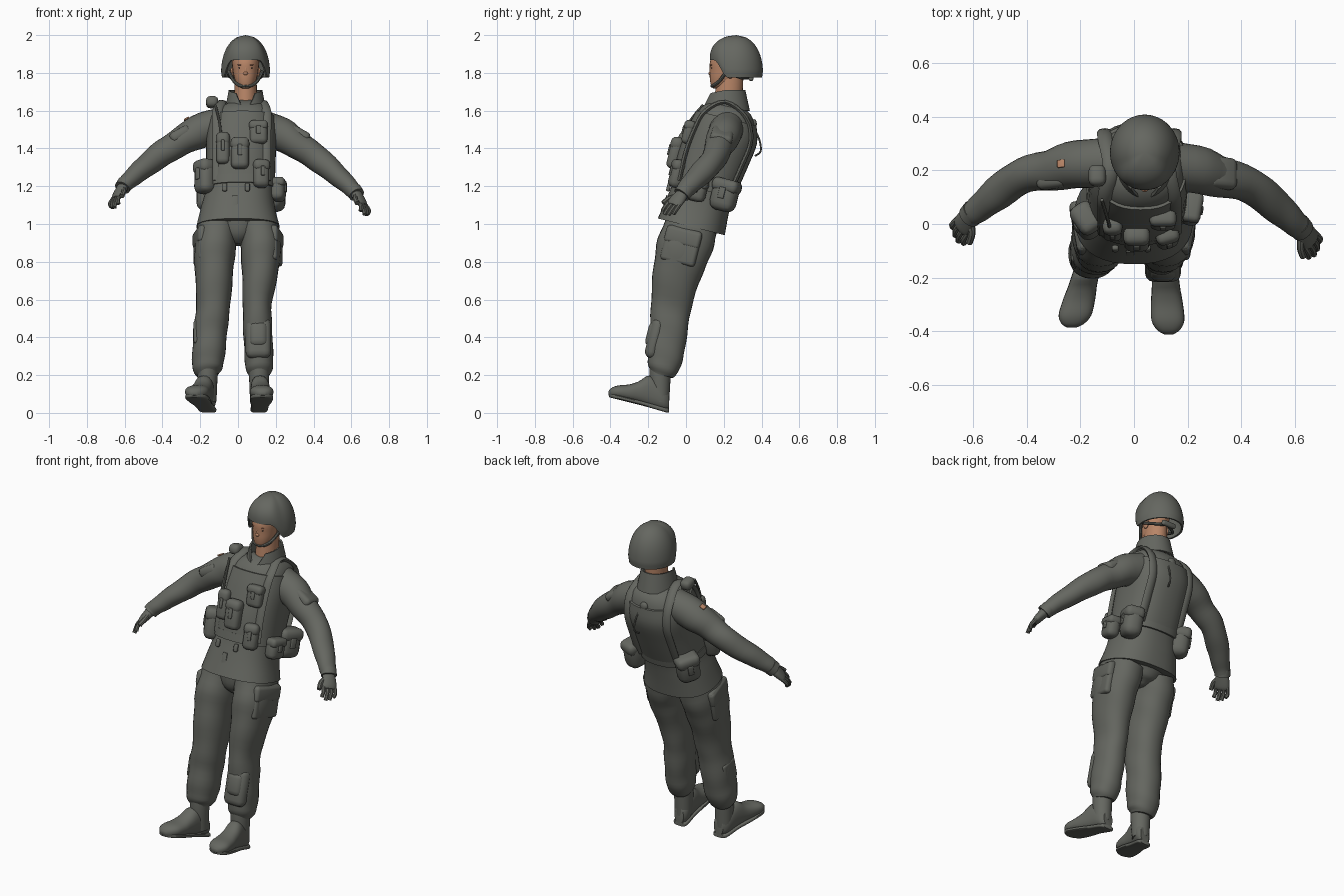
import bpy
import bmesh
import math
from mathutils import Vector, Matrix

default_cube = bpy.data.objects.get("Cube")
if default_cube:
    bpy.data.objects.remove(default_cube)
LEAN = Matrix.Rotation(math.radians(-14), 4, 'X')
BODY_AXIS = LEAN.to_3x3() @ Vector((0, 0, 1))
AXIS_X, AXIS_Y, AXIS_Z = Vector((1, 0, 0)), Vector((0, 1, 0)), Vector((0, 0, 1))
MIDDLE = .04  # the head and collar sit slightly to the left


def make_material(name, *colour):
    material = bpy.data.materials.new(name)
    material.use_nodes = True
    material.diffuse_color = (*colour, 1)
    material.node_tree.nodes["Principled BSDF"].inputs["Base Color"].default_value = (*colour, 1)
    return material


CLOTH = make_material("grey green cloth", .13, .135, .118)
SKIN = make_material("skin", .48, .235, .135)
LIPS = make_material("dark skin", .32, .13, .08)
DARK = make_material("dark eyes", .05, .035, .03)


def finish(name, bm, material, thickness=0):
    """Turn a bmesh into a smooth shaded object with crisp hard edges."""
    bmesh.ops.remove_doubles(bm, verts=bm.verts[:], dist=.0001)
    bmesh.ops.recalc_face_normals(bm, faces=bm.faces[:])
    if thickness:
        bmesh.ops.solidify(bm, geom=bm.faces[:], thickness=thickness)
    mesh = bpy.data.meshes.new(name)
    bm.to_mesh(mesh)
    bm.free()
    mesh.materials.append(material)
    mesh.shade_smooth()
    mesh.set_sharp_from_angle(angle=math.radians(40))
    bpy.context.collection.objects.link(bpy.data.objects.new(name, mesh))


def skin_grid(name, grid, material, thickness=0):
    """Join rows of points with faces; solid unless a sheet thickness is given."""
    bm = bmesh.new()
    rows = [[bm.verts.new(point) for point in row] for row in grid]
    for low, high in zip(rows, rows[1:]):
        for i in range(len(low) - 1):
            bm.faces.new((low[i], low[i + 1], high[i + 1], high[i]))
    if not thickness:
        for row in (rows[0], rows[-1]):
            bm.faces.new(row[:-1])
    finish(name, bm, material, thickness)


def smooth_rows(rows, steps):
    """Interpolate rows of numbers with a Catmull-Rom spline."""
    result, padded = [], [rows[0], *rows, rows[-1]]
    for four in zip(padded, padded[1:], padded[2:], padded[3:]):
        for t in (k / steps for k in range(steps)):
            result.append([b + t * ((c - a) + t * ((2 * a - 5 * b + 4 * c - d)
                           + t * (3 * (b - c) + d - a))) / 2 for a, b, c, d in zip(*four)])
    return result + [rows[-1]]


def loft(name, rings, material=CLOTH, side=AXIS_X, normal=None, square=2, fold=0, sides=24, steps=4):
    """Skin rounded rings (x, y, z, radius along side, radius across)."""
    rows, grid = smooth_rows(rings, steps), []
    for i, (x, y, z, wide, deep) in enumerate(rows):
        ahead, behind = rows[min(i + 1, len(rows) - 1)], rows[max(i - 1, 0)]
        tangent = normal or (Vector(ahead[:3]) - Vector(behind[:3])).normalized()
        u = (side - tangent * side.dot(tangent)).normalized()
        v, ring = tangent.cross(u), []
        for j in range(sides + 1):
            c, s = math.cos(math.tau * j / sides), math.sin(math.tau * j / sides)
            swell = 1 + fold * math.sin(i * 1.3 + 2 * s + c)
            across = math.copysign(abs(c) ** (2 / square), c) * wide * swell
            along = math.copysign(abs(s) ** (2 / square), s) * deep * swell
            ring.append(Vector((x, y, z)) + u * across + v * along)
        grid.append(ring)
    skin_grid(name, grid, material)


def cord(name, points, radius, flat=1, side=AXIS_X):
    loft(name, [(*p, radius, radius * flat) for p in points], side=side, sides=8)


def shell(name, point, columns, rows):
    grid = [[point(i / columns, j / rows) for i in range(columns + 1)] for j in range(rows + 1)]
    skin_grid(name, grid, CLOTH, .01)


def block(name, place, size, yaw=0, roll=0, soft=.4, material=CLOTH):
    """Rounded box that leans with the body."""
    bm = bmesh.new()
    bmesh.ops.create_cube(bm, size=1, matrix=Matrix.Diagonal((*size, 1)))
    bmesh.ops.bevel(bm, geom=bm.edges[:], offset=min(size) * soft, segments=3, profile=.5, affect='EDGES')
    turn = Matrix.Rotation(math.radians(yaw), 4, 'Z') @ Matrix.Rotation(math.radians(roll), 4, 'Y')
    bm.transform(Matrix.Translation(place) @ LEAN @ turn)
    finish(name, bm, material)


def ball(name, place, size, material):
    bm = bmesh.new()
    bmesh.ops.create_uvsphere(bm, u_segments=16, v_segments=10, radius=1)
    bm.transform(Matrix.Translation(place) @ Matrix.Diagonal((*size, 1)))
    finish(name, bm, material)


def pouch(name, place, size, yaw=0):
    """Pouch body with an overlapping lid and a closing tab."""
    (w, d, h), turn = size, LEAN @ Matrix.Rotation(math.radians(yaw), 4, 'Z')
    block(name, place, size, yaw)
    lid, tab = turn @ Vector((0, -.003, h * .3)), turn @ Vector((0, -d / 2 - .002, h * .06))
    block(name + "_lid", Vector(place) + lid, (w * 1.05, d * 1.03, h * .42), yaw)
    block(name + "_tab", Vector(place) + tab, (w * .25, .012, h * .35), yaw)


# Jacket, vest and belt
jacket = [(0, .028, .985, .221, .183), (0, .06, 1.09, .195, .17), (.01, .095, 1.2, .178, .163),
          (.015, .142, 1.34, .176, .177), (.02, .193, 1.47, .178, .177),
          (.025, .213, 1.56, .163, .154), (.033, .225, 1.61, .128, .12), (.04, .225, 1.64, .07, .07)]
loft("jacket", jacket, normal=BODY_AXIS, square=2.4, sides=40)
vest = [(x, y, z, wide + .008, deep + .011) for x, y, z, wide, deep in jacket[2:6]]
loft("vest", vest, normal=BODY_AXIS, square=2.4, sides=40)
belt = [(.01, .09 + k * .012, 1.18 + k * .045, .189, .176) for k in (0, 1)]
loft("belt", belt, normal=BODY_AXIS, square=2.4, sides=40, steps=1)
block("jacket_placket", (-.015, -.117, 1.09), (.03, .006, .13))
for x in (-.07, .05):
    block("belt_clip", (x, -.092, 1.195), (.025, .02, .045))

# Trousers, boots and soles
leg_rows = [(.03, .99, .14), (-.008, .88, .147), (-.045, .75, .13), (-.077, .58, .109),
            (-.09, .45, .1), (-.107, .32, .097), (-.118, .24, .083), (-.127, .2, .06)]
leg_sides = {"right": ([-.105, -.12, -.127, -.13, -.145, -.155, -.163, -.162],
                       [.105, .109, .102, .09, .09, .087, .08, .058], -.24, .92),
             "left": ([.105, .12, .117, .102, .104, .11, .112, .112],
                      [.105, .107, .097, .077, .077, .076, .073, .055], .06, 1)}
foot_rows = [(-.09, .062, .03, .045), (-.12, .08, .047, .066), (-.19, .115, .05, .083),
             (-.25, .109, .054, .058), (-.3, .107, .06, .044), (-.36, .111, .061, .034),
             (-.395, .108, .042, .024), (-.411, .104, .016, .01)]
sole_rows = [(-.09, .013, .03), (-.11, .016, .045), (-.2, .042, .047), (-.28, .063, .058),
             (-.36, .083, .06), (-.393, .091, .042), (-.408, .096, .018)]
loft("trouser_seat", [(0, .03, .99, .16, .14), (0, .015, .93, .1, .12), (0, .01, .89, .03, .07)])
for label, (centres, widths, splay, stride) in leg_sides.items():
    loft(label + "_trouser_leg", [(x, y, z, wide, deep) for x, wide, (y, z, deep)
         in zip(centres, widths, leg_rows)], square=2.2, fold=.02, sides=28)
    ankle = centres[-1]
    loft(label + "_boot_shaft", [(ankle, -.135, .26, .054, .056), (ankle, -.138, .18, .053, .056),
                                 (ankle, -.136, .06, .048, .047)])
    for part, rows, square in (("_boot_foot", foot_rows, 2.4),
                               ("_boot_sole", [(*row, .012) for row in sole_rows], 4)):
        loft(label + part, [(ankle - splay * (y + .12), (y + .1) * stride - .1, z, wide, tall)
                            for y, z, wide, tall in rows], normal=-AXIS_Y, square=square)
    # Cargo pocket with a deep flap
    out = math.copysign(1, ankle)
    block(label + "_cargo_pocket", (out * .2, -.025, .885), (.045, .19, .19), out * -10)
    block(label + "_cargo_flap", (out * .203, -.015, .93), (.047, .195, .09), out * -10)
block("left_knee_pad", (.108, -.162, .395), (.135, .075, .22), soft=.48)
block("left_knee_cap", (.108, -.172, .415), (.1, .07, .14), soft=.48)
block("right_shin_pocket", (-.217, -.1, .42), (.035, .11, .13))

# Sleeves and gloves
arm = [(.09, .23, 1.53, .09, .09), (.22, .222, 1.487, .09, .09), (.32, .2, 1.43, .076, .074),
       (.415, .183, 1.37, .066, .069), (.51, .12, 1.295, .064, .058),
       (.58, .062, 1.235, .052, .047), (.615, .035, 1.2, .045, .041)]
harness = [(-.035, 1.23), (-.002, 1.375), (.045, 1.5), (.1, 1.595), (.21, 1.645),
           (.32, 1.56), (.343, 1.437), (.295, 1.306), (.235, 1.17)]
for label, out in (("right", -1), ("left", 1)):
    drop = .06 if out > 0 else 0
    path = [(.008 + out * x, y - drop * x * 1.4, z - drop * x, wide, deep) for x, y, z, wide, deep in arm]
    loft(label + "_sleeve", path, side=AXIS_Y, fold=.02)
    wrist = Vector(path[-1][:3])
    reach = Vector((out * .43, -.57, -.7)).normalized()
    spread = Vector((out * .4, 1, 0))
    spread = (spread - reach * reach.dot(spread)).normalized()

    def hand_point(length, offset):
        return wrist + reach * length + spread * offset

    loft(label + "_cuff", [(*hand_point(k, 0), .046, .042) for k in (-.025, .012)], side=AXIS_Y)
    loft(label + "_palm", [(*hand_point(0, 0), .032, .029), (*hand_point(.035, 0), .041, .026),
                           (*hand_point(.075, 0), .043, .021), (*hand_point(.092, 0), .036, .014)], side=spread)
    for k, length in enumerate((.14, .157, .152, .133)):
        tip = hand_point(length, (k - 1.5) * .023) - Vector((out * .014, 0, .006))
        cord(label + "_finger", [hand_point(.075, (k - 1.5) * .022), hand_point(.115, (k - 1.5) * .024), tip],
             .0115, side=spread)
    cord(label + "_thumb", [hand_point(.025, -.02), hand_point(.06, -.05), hand_point(.1, -.062)],
         .0135, side=spread)
    block(label + "_sleeve_pocket", (.01 + out * .315, .19, 1.468), (.12, .12, .06), roll=out * 30)
    cord(label + "_harness_strap", [(.02 + out * (.128 - .02 * (z > 1.6)), y, z) for y, z in harness], .028, .45)
block("sleeve_patch", (-.272, .225, 1.556), (.03, .03, .009), roll=-28, material=SKIN)

# Pouches and equipment
pouch("left_canteen_pouch", (.188, .205, 1.152), (.14, .11, .17), 70)
pouch("left_side_pouch", (.212, .055, 1.18), (.11, .075, .12), 80)
pouch("left_front_pouch", (.122, -.045, 1.265), (.085, .075, .15), 15)
pouch("right_front_pouch", (-.176, .01, 1.25), (.115, .09, .18), -55)
pouch("right_canteen_pouch", (-.155, .205, 1.15), (.13, .11, .17), -125)
pouch("centre_magazine_pouch", (.01, -.055, 1.375), (.095, .07, .17))
pouch("radio_pouch", (-.08, -.02, 1.4), (.07, .06, .17))
pouch("breast_pocket", (.108, .015, 1.485), (.095, .06, .125))
block("shoulder_pouch", (-.137, .18, 1.645), (.065, .08, .06))
cord("antenna", [(-.09, -.015, 1.47), (-.1, .025, 1.55), (-.12, .09, 1.63)], .007)
cord("back_cord", [(.06, .365, 1.5), (.07, .39, 1.44), (.07, .395, 1.385), (.06, .365, 1.36)], .005)
ball("back_grommet", (.03, .36, 1.53), (.025, .015, .025), CLOTH)


# Collar, open in a V at the throat
def collar_point(u, v):
    gap = .02 + .6 * v
    angle = -math.pi / 2 + gap + u * (math.tau - 2 * gap)
    return Vector((MIDDLE + math.cos(angle) * (.11 - .021 * v), .213 + math.sin(angle) * (.125 - .024 * v),
                   1.6 + v * (.11 - .02 * max(0, -math.sin(angle)))))


# Helmet with a raised brow
def helmet_point(u, v):
    angle = math.tau * u
    front = min(1, max(0, (-math.sin(angle) - .35) / .5))
    rim = 1.776 + .092 * front * front * (3 - 2 * front)
    reach = math.sqrt(1 - (1 - v) ** 2.5) * (1 - .25 * max(0, v - .85) * (1 - front))
    return Vector((MIDDLE + .13 * reach * math.cos(angle), .267 + .141 * reach * math.sin(angle), 2 + (rim - 2) * v))


shell("collar", collar_point, 36, 4)
shell("helmet", helmet_point, 48, 20)

# Head, face and straps
loft("neck", [(MIDDLE, .22, 1.6, .062, .075), (MIDDLE, .235, 1.8, .058, .07)], SKIN)
face_rows = [(.165, 1.718, .018, .022), (.182, 1.735, .043, .05), (.203, 1.77, .059, .077),
             (.215, 1.81, .067, .089), (.225, 1.86, .073, .098), (.25, 1.92, .074, .1)]
loft("head", [(MIDDLE, *row) for row in face_rows], SKIN, normal=AXIS_Z, square=2.1)
ball("nose", (MIDDLE, .13, 1.797), (.013, .011, .01), SKIN)
ball("nose_bridge", (MIDDLE, .132, 1.815), (.008, .008, .026), SKIN)
ball("mouth", (MIDDLE, .135, 1.767), (.02, .007, .005), LIPS)
block("nape_pad", (MIDDLE, .345, 1.772), (.09, .025, .03))
for out in (-1, 1):
    ball("eye", (MIDDLE + out * .028, .136, 1.826), (.009, .003, .003), DARK)
    ball("eyebrow", (MIDDLE + out * .028, .134, 1.842), (.015, .004, .003), LIPS)
    ball("ear", (MIDDLE + out * .071, .235, 1.8), (.01, .02, .03), SKIN)
    cord("chin_strap", [(MIDDLE + out * .09, .215, 1.81), (MIDDLE + out * .065, .18, 1.76),
                        (MIDDLE + out * .035, .148, 1.735), (MIDDLE, .138, 1.73)], .009)
    cord("nape_strap", [(MIDDLE + out * .09, .23, 1.8), (MIDDLE + out * .075, .29, 1.775),
                        (MIDDLE, .335, 1.775)], .009)
